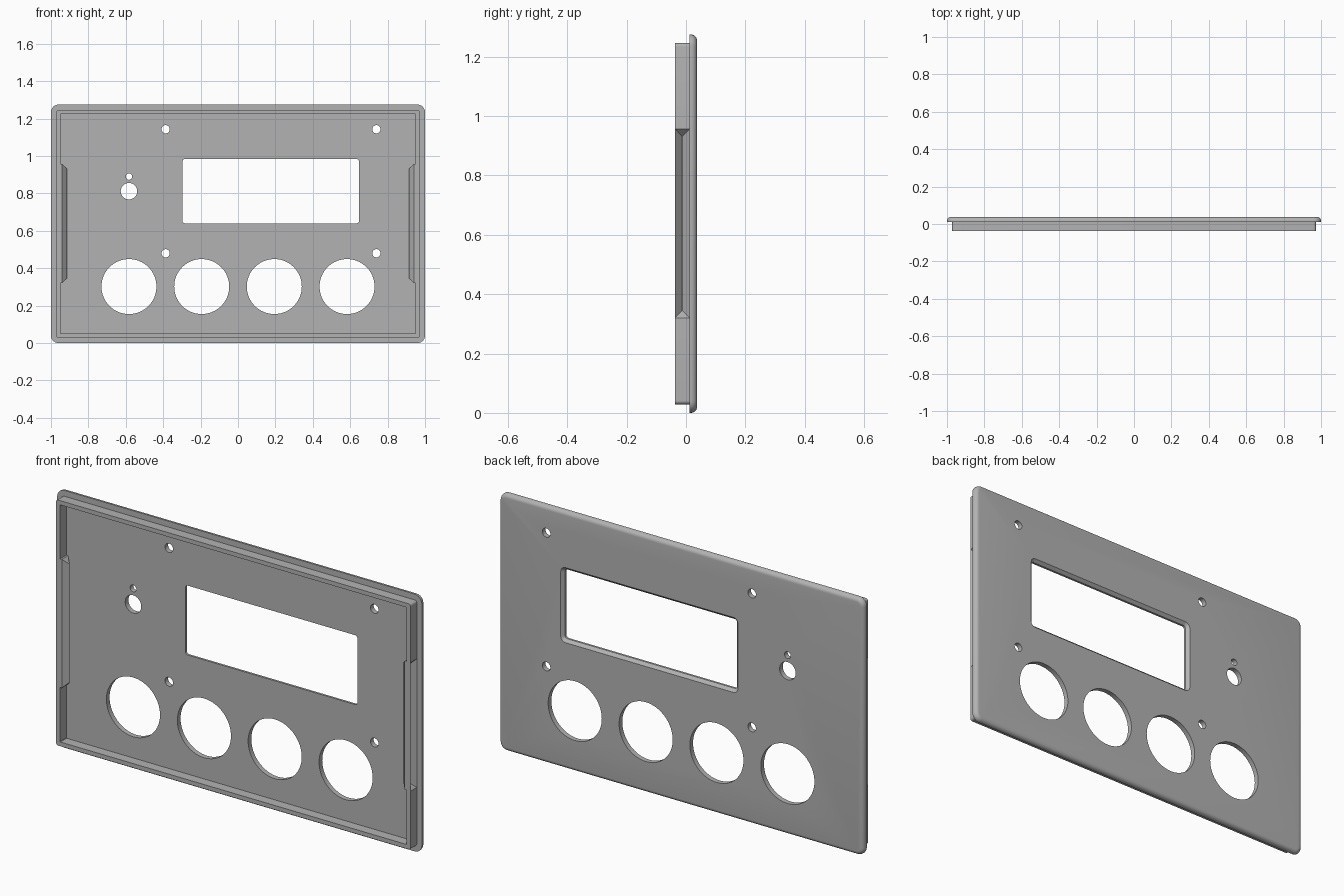
import bpy, bmesh, math

cube = bpy.data.objects.get("Cube")
if cube:
    bpy.data.objects.remove(cube)

grey = bpy.data.materials.new("light_grey")
grey.use_nodes = True
grey.diffuse_color = (0.45, 0.45, 0.45, 1)
grey.node_tree.nodes["Principled BSDF"].inputs["Base Color"].default_value = (0.45, 0.45, 0.45, 1)

FRONT, SEAT, BACK = -0.037, 0.012, 0.037   # rim edge, plate front, plate back
HEIGHT = 1.275
MID = HEIGHT / 2


def round_rect(cx, cz, hw, hh, r, n=6):
    """Rounded rectangle outline in the x-z plane."""
    pts = []
    for i, (sx, sz) in enumerate([(1, 1), (-1, 1), (-1, -1), (1, -1)]):
        for k in range(n + 1):
            a = math.pi / 2 * (i + k / n)
            pts.append((cx + sx * (hw - r) + r * math.cos(a),
                        cz + sz * (hh - r) + r * math.sin(a)))
    return pts


def circle(cx, cz, r, n=64):
    return [(cx + r * math.cos(2 * math.pi * k / n),
             cz + r * math.sin(2 * math.pi * k / n)) for k in range(n)]


def skin(name, rings):
    """Capped solid through equal-length rings of 3D points."""
    bm = bmesh.new()
    loops = [[bm.verts.new(p) for p in ring] for ring in rings]
    for a, b in zip(loops, loops[1:]):
        for i in range(len(a)):
            j = (i + 1) % len(a)
            bm.faces.new((a[i], a[j], b[j], b[i]))
    bm.faces.new(loops[0][::-1])
    bm.faces.new(loops[-1])
    bmesh.ops.recalc_face_normals(bm, faces=bm.faces)
    mesh = bpy.data.meshes.new(name)
    bm.to_mesh(mesh)
    bm.free()
    mesh.materials.append(grey)
    ob = bpy.data.objects.new(name, mesh)
    bpy.context.collection.objects.link(ob)
    return ob


def extrude(name, *sections):
    """Solid from (outline, y) sections."""
    return skin(name, [[(x, y, z) for x, z in pts] for pts, y in sections])


def hipped_ridge(name, side, x_root, x_base, x_tip):
    """Long wedge on a side wall with sloped ends, its ridge pointing inward."""
    z0, z1, slope, ridge = 0.32, 0.957, 0.025, 0.0005

    def ring(x, y0, y1, a, b):
        return [(side * x, y0, a), (side * x, y1, a), (side * x, y1, b), (side * x, y0, b)]
    ym = (FRONT + SEAT) / 2
    return skin(name, [ring(x_root, FRONT, SEAT, z0, z1), ring(x_base, FRONT, SEAT, z0, z1),
                       ring(x_tip, ym - ridge, ym + ridge, z0 + slope, z1 - slope)])


def combine(target, tool, operation):
    mod = target.modifiers.new(tool.name, 'BOOLEAN')
    mod.operation, mod.object, mod.solver = operation, tool, 'EXACT'
    bpy.context.view_layer.objects.active = target
    bpy.ops.object.modifier_apply(modifier=mod.name)
    bpy.data.objects.remove(tool)


# Face plate with a rounded back edge
fillet = 0.02
sections = [(round_rect(0, MID, 1, MID, 0.04), SEAT)]
for k in range(7):
    a = math.pi / 2 * k / 6
    inset = fillet * (1 - math.cos(a))
    sections.append((round_rect(0, MID, 1 - inset, MID - inset, 0.04 - inset),
                     BACK - fillet + fillet * math.sin(a)))
panel = extrude("face_panel", *sections)

# Raised rim around the front
rim = round_rect(0, MID, 0.972, MID - 0.029, 0.012)
combine(panel, extrude("rim", (rim, FRONT), (rim, SEAT + 0.008)), 'UNION')
cavity = round_rect(0, MID, 0.95, MID - 0.05, 0.002, 1)
combine(panel, extrude("cavity", (cavity, FRONT - 0.05), (cavity, SEAT)), 'DIFFERENCE')

# Snap-fit side walls: ridge inside, matching groove outside
for side in (-1, 1):
    combine(panel, hipped_ridge("snap_ridge", side, 0.96, 0.94, 0.915), 'UNION')
    combine(panel, hipped_ridge("snap_groove", side, 0.98, 0.972, 0.946), 'DIFFERENCE')

# Display window, chamfered at the back
win = (0.175, 0.812)
small = round_rect(*win, 0.472, 0.172, 0.014)
large = round_rect(*win, 0.486, 0.186, 0.026)
combine(panel, extrude("window", (small, -0.02), (small, BACK - 0.014),
                       (large, BACK), (large, BACK + 0.02)), 'DIFFERENCE')

# Round holes: buttons, screws, jack and indicator
holes = [(x, 0.302, 0.147) for x in (-0.583, -0.194, 0.194, 0.583)]
holes += [(x, z, 0.022) for x in (-0.387, 0.74) for z in (0.48, 1.143)]
holes += [(-0.583, 0.812, 0.044), (-0.583, 0.89, 0.017)]
for x, z, r in holes:
    ring = circle(x, z, r)
    combine(panel, extrude("hole", (ring, -0.02), (ring, BACK + 0.02)), 'DIFFERENCE')

# Smooth the fillets and holes, keep the edges crisp
bpy.ops.object.select_all(action='DESELECT')
panel.select_set(True)
bpy.context.view_layer.objects.active = panel
bpy.ops.object.shade_smooth_by_angle(angle=math.radians(30))
